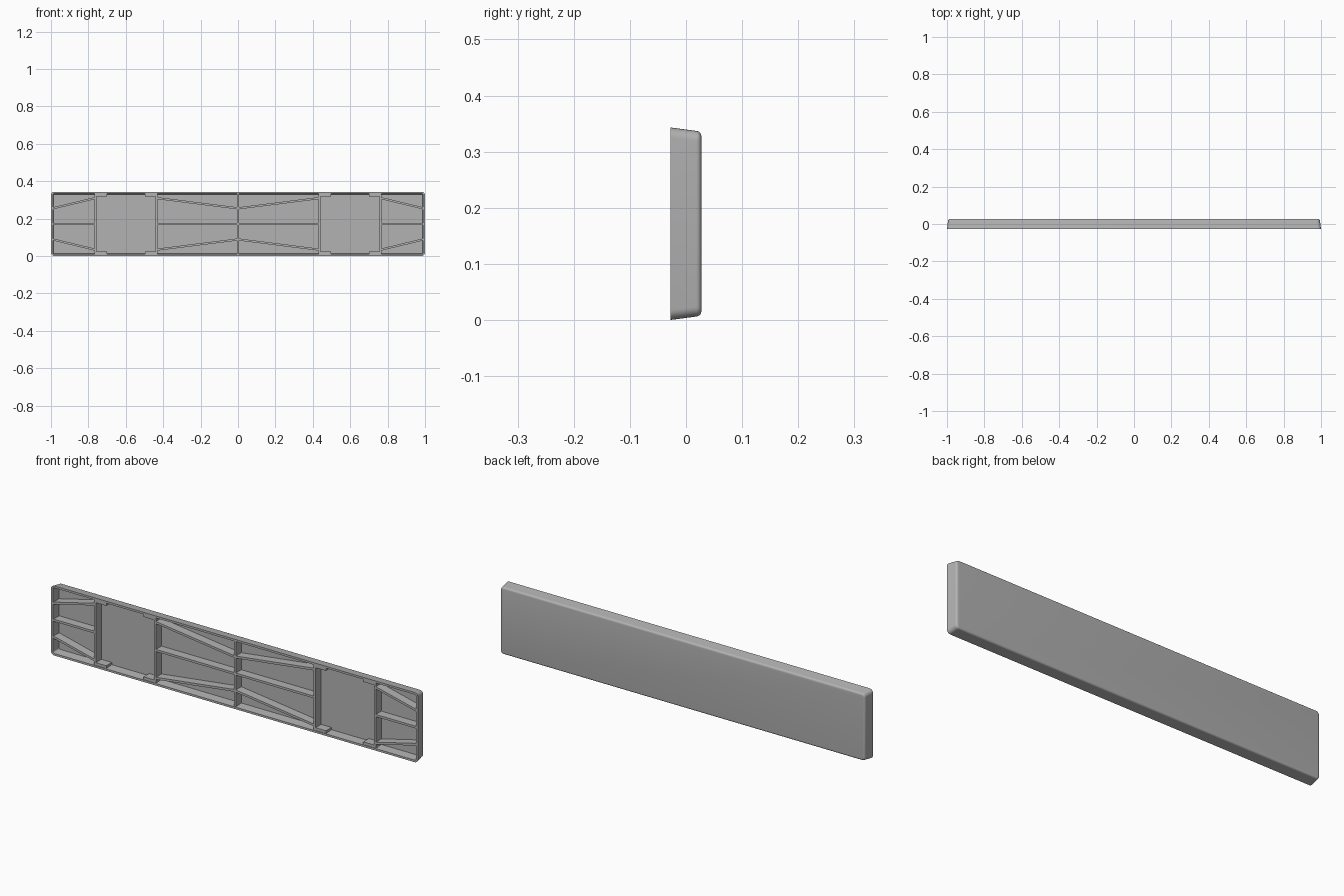
import bpy, bmesh, math
from mathutils import Vector

cube = bpy.data.objects.get("Cube")
if cube:
    bpy.data.objects.remove(cube, do_unlink=True)

HEIGHT = 0.343
MID = HEIGHT / 2
FRONT, RIB_FRONT, FLOOR, BACK = -0.0275, -0.025, 0.018, 0.0275

grey = bpy.data.materials.new("plain grey")
grey.use_nodes = True
grey.diffuse_color = (0.45, 0.45, 0.45, 1)
grey.node_tree.nodes["Principled BSDF"].inputs["Base Color"].default_value = (0.45, 0.45, 0.45, 1)


def finish(name, bm):
    bmesh.ops.recalc_face_normals(bm, faces=bm.faces)
    mesh = bpy.data.meshes.new(name)
    bm.to_mesh(mesh)
    bm.free()
    mesh.materials.append(grey)
    obj = bpy.data.objects.new(name, mesh)
    bpy.context.collection.objects.link(obj)
    return obj


def rounded_loop(bm, inset, y, radius, steps=6):
    """Rounded rectangle facing the front, shrunk by inset."""
    verts = []
    w, h = 1 - inset - radius, MID - inset - radius
    for i, (sx, sz) in enumerate([(1, 1), (-1, 1), (-1, -1), (1, -1)]):
        for k in range(steps + 1):
            a = math.pi / 2 * (i + k / steps)
            verts.append(bm.verts.new((sx * w + radius * math.cos(a), y,
                                       MID + sz * h + radius * math.sin(a))))
    return verts


# Tray: floor, inner wall, rim, tapered outer wall, rounded back edge
def build_tray():
    bm = bmesh.new()
    r = 0.01
    profile = [(0.013, FLOOR, 0.006), (0.010, FRONT, 0.008), (0, FRONT, 0.018)]
    for k in range(6):
        a = math.pi / 2 * k / 5
        profile.append((0.006 + r * (1 - math.cos(a)), BACK - r + r * math.sin(a),
                        0.018 - 0.008 * k / 5))
    loops = [rounded_loop(bm, *p) for p in profile]
    for a, b in zip(loops, loops[1:]):
        for i in range(len(a)):
            j = (i + 1) % len(a)
            bm.faces.new((a[i], a[j], b[j], b[i]))
    bm.faces.new(loops[0])
    bm.faces.new(loops[-1])
    obj = finish("tray", bm)
    bpy.context.view_layer.objects.active = obj
    obj.select_set(True)
    bpy.ops.object.shade_smooth_by_angle(angle=math.radians(35))
    obj.select_set(False)


def beam(name, start, end, thick=0.011):
    """Straight rib between two (x, z) points, standing on the tray floor."""
    p, q = Vector(start), Vector(end)
    d = (q - p).normalized()
    n = Vector((-d.y, d.x)) * thick / 2
    bm = bmesh.new()
    rings = [[bm.verts.new((c.x, y, c.y)) for c in (p + n, q + n, q - n, p - n)]
             for y in (RIB_FRONT, FLOOR + 0.002)]
    bm.faces.new(rings[0])
    bm.faces.new(rings[1])
    for i in range(4):
        j = (i + 1) % 4
        bm.faces.new((rings[0][i], rings[0][j], rings[1][j], rings[1][i]))
    finish(name, bm)


build_tray()

LOW, HIGH = 0.009, HEIGHT - 0.009
OUTER, INNER, END = 0.763, 0.435, 0.991
beam("centre_rib", (0, LOW), (0, HIGH))

for side, s in (("left", 1), ("right", -1)):
    # Upright ribs either side of the open bay
    beam(side + "_outer_upright", (s * OUTER, LOW), (s * OUTER, HIGH))
    beam(side + "_inner_upright", (s * INNER, LOW), (s * INNER, HIGH))
    # Level ribs
    beam(side + "_inner_level_rib", (0, MID), (s * INNER, MID))
    beam(side + "_end_level_rib", (s * OUTER, MID), (s * END, MID))
    for level, t in (("upper", 1), ("lower", -1)):
        # Sloping ribs that spread towards the bay
        near, far = MID + t * 0.083, MID + t * 0.138
        beam(f"{side}_{level}_inner_brace", (0, near), (s * INNER, far))
        beam(f"{side}_{level}_end_brace", (s * END, near), (s * OUTER, far))
        # Corner pads of the bay
        z = MID + t * 0.155
        beam(f"{side}_{level}_outer_pad", (s * OUTER, z), (s * 0.70, z), 0.015)
        beam(f"{side}_{level}_inner_pad", (s * INNER, z), (s * 0.497, z), 0.015)
